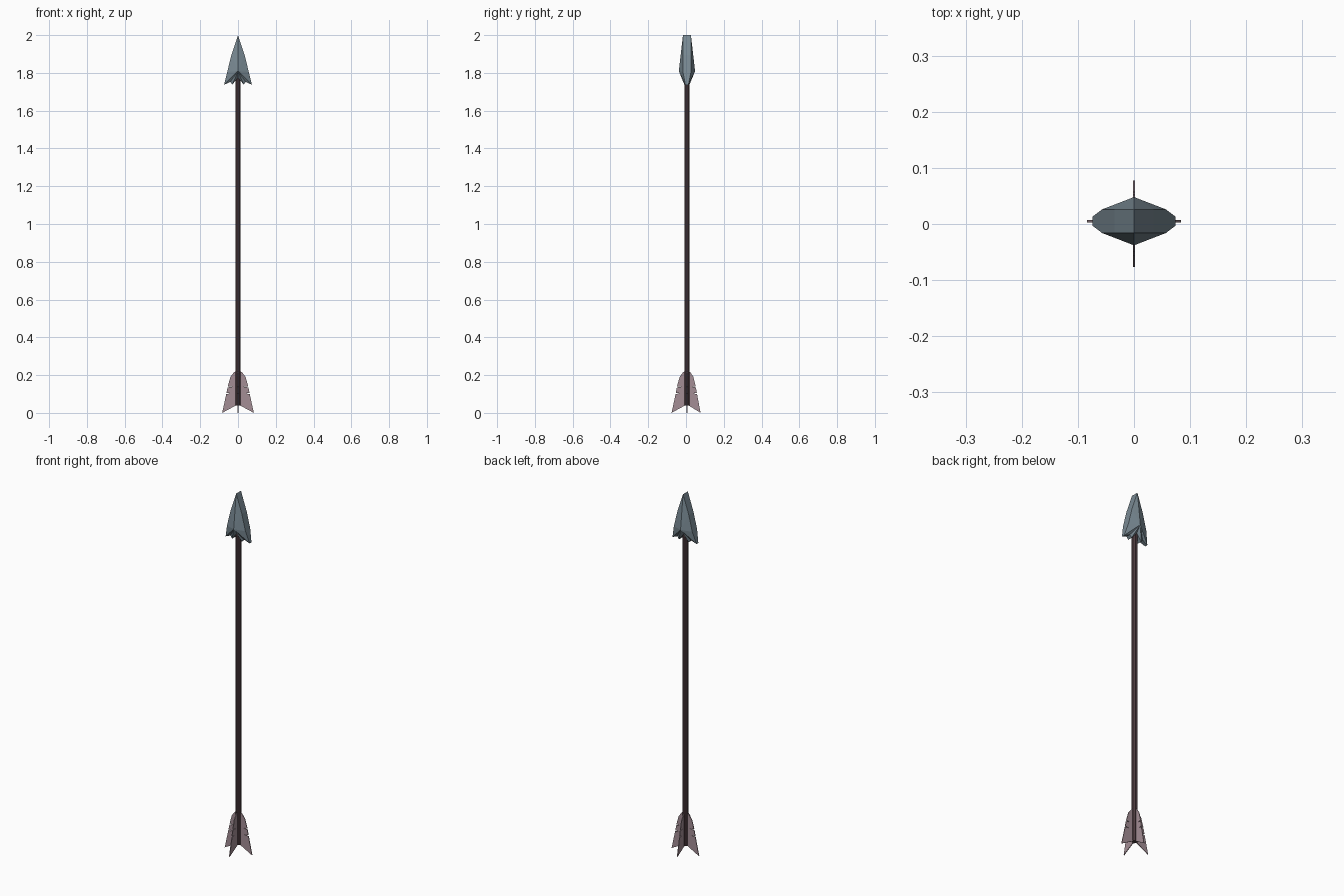
import bpy, bmesh
from math import pi
from mathutils import Matrix, Vector

if "Cube" in bpy.data.objects:
    bpy.data.objects.remove(bpy.data.objects["Cube"])

CY = 0.005  # depth offset of the arrow axis


def material(name, rgb):
    m = bpy.data.materials.new(name)
    m.diffuse_color = (*rgb, 1)
    m.use_nodes = True
    m.node_tree.nodes["Principled BSDF"].inputs["Base Color"].default_value = m.diffuse_color
    return m


def finish(bm, name, mat):
    bmesh.ops.remove_doubles(bm, verts=bm.verts, dist=1e-5)
    bmesh.ops.recalc_face_normals(bm, faces=bm.faces)
    me = bpy.data.meshes.new(name)
    bm.to_mesh(me)
    bm.free()
    me.materials.append(mat)
    ob = bpy.data.objects.new(name, me)
    bpy.context.collection.objects.link(ob)
    return ob


wood = material("dark_wood", (0.07, 0.042, 0.047))
steel = material("steel", (0.19, 0.25, 0.29))
feather = material("feather", (0.37, 0.27, 0.30))

# Shaft
bm = bmesh.new()
bmesh.ops.create_cone(bm, cap_ends=True, segments=8, radius1=0.015, radius2=0.015, depth=1.75,
                      matrix=Matrix.Translation((0, CY, 0.915)) @ Matrix.Rotation(pi / 8, 4, 'Z'))
finish(bm, "shaft", wood)

# Arrow head: one quarter outline, mirrored to four
outline = [(0, 0.021, 2.0), (0.035, 0.021, 1.895), (0.057, 0.021, 1.805), (0.074, 0.008, 1.737),
           (0.041, 0.012, 1.752), (0.03, 0.014, 1.738), (0, 0.016, 1.775)]
ridge = (0, 0.043, 1.81)
bm = bmesh.new()
for sx in (1, -1):
    for a, b in zip(outline, outline[1:]):
        for sy in (1, -1):
            bm.faces.new([bm.verts.new((p[0] * sx, CY + p[1] * sy, p[2])) for p in (a, b, ridge)])
        # edge band between the front and back faces
        band = [(a, 1), (b, 1), (b, -1), (a, -1)]
        bm.faces.new([bm.verts.new((p[0] * sx, CY + p[1] * s, p[2])) for p, s in band])
finish(bm, "arrow_head", steel)

# Four feather vanes with small slits
vane = [(0.0, 0.045), (0.084, 0.0), (0.062, 0.1), (0.036, 0.103), (0.061, 0.106),
        (0.055, 0.135), (0.03, 0.138), (0.054, 0.141), (0.04, 0.19), (0.02, 0.217), (0.0, 0.22)]
for i in range(4):
    bm = bmesh.new()
    reach = {1: 0.86, 3: 0.97}.get(i, 1.0)
    face = bm.faces.new([bm.verts.new((x * reach, -0.002, z)) for x, z in vane])
    ext = bmesh.ops.extrude_face_region(bm, geom=[face], use_keep_orig=True)
    bmesh.ops.translate(bm, verts=[v for v in ext["geom"] if isinstance(v, bmesh.types.BMVert)],
                        vec=Vector((0, 0.004, 0)))
    bm.transform(Matrix.Translation((0, CY, 0)) @ Matrix.Rotation(i * pi / 2, 4, 'Z'))
    finish(bm, f"feather_vane_{i + 1}", feather)
